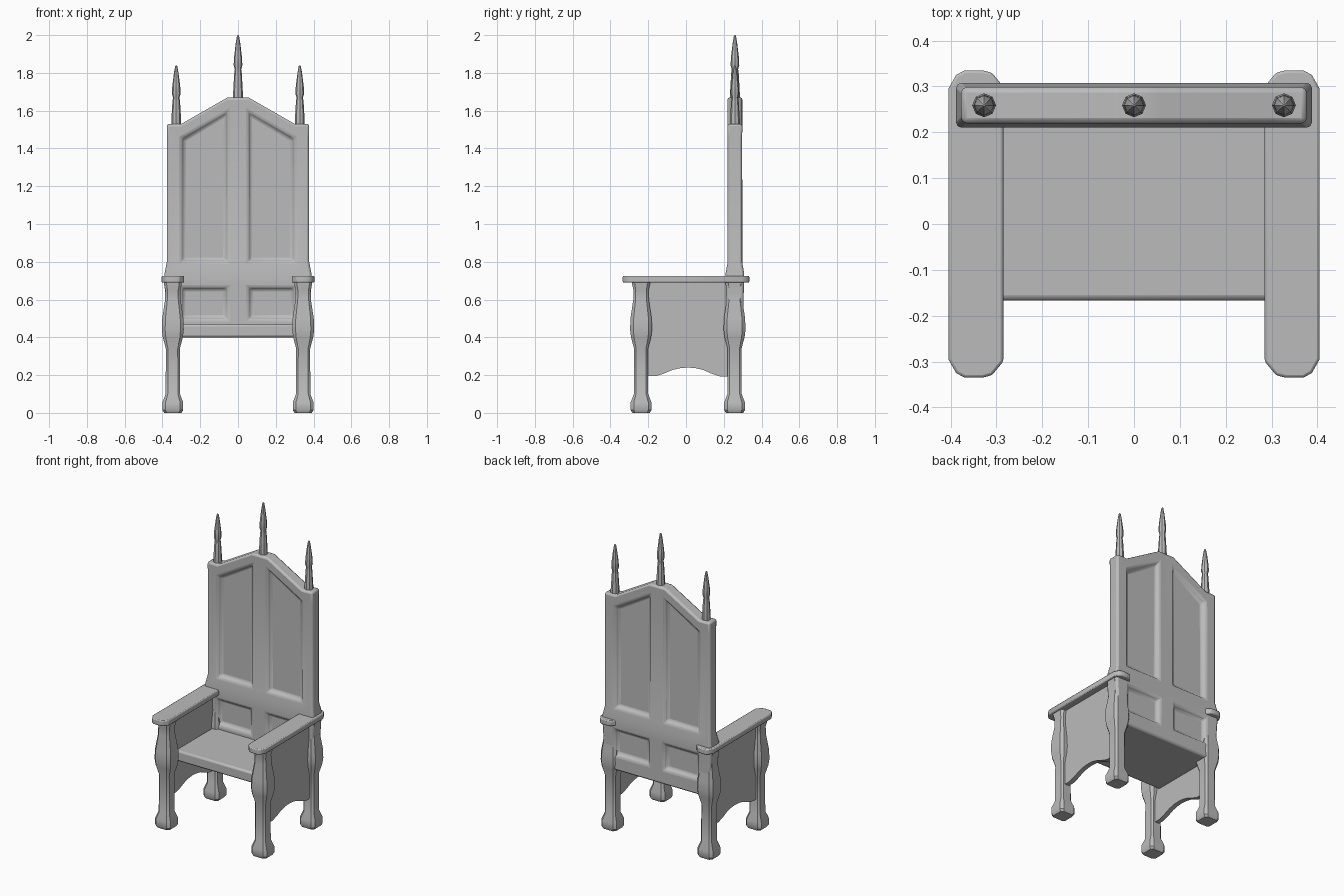
import bpy, bmesh
from math import cos, sin, pi, radians

cube = bpy.data.objects.get("Cube")
if cube:
    bpy.data.objects.remove(cube, do_unlink=True)

grey = bpy.data.materials.new("plain grey")
grey.use_nodes = True
grey.diffuse_color = (0.5, 0.5, 0.5, 1)
grey.node_tree.nodes["Principled BSDF"].inputs["Base Color"].default_value = (0.5, 0.5, 0.5, 1)


def finish(name, bm, bevel=0, segments=2):
    bmesh.ops.recalc_face_normals(bm, faces=bm.faces[:])
    mesh = bpy.data.meshes.new(name)
    bm.to_mesh(mesh)
    bm.free()
    mesh.materials.append(grey)
    ob = bpy.data.objects.new(name, mesh)
    bpy.context.collection.objects.link(ob)
    bpy.ops.object.select_all(action='DESELECT')
    ob.select_set(True)
    bpy.context.view_layer.objects.active = ob
    bpy.ops.object.shade_smooth_by_angle(angle=radians(35))
    if bevel:
        mod = ob.modifiers.new("soft edges", 'BEVEL')
        mod.width, mod.segments = bevel, segments
        mod.limit_method = 'ANGLE'
        mod.angle_limit = radians(32)
        ob.modifiers.move(len(ob.modifiers) - 1, 0)
    return ob


def loft(name, centre, outline, rings):
    """Stack scaled copies of an outline; rings hold (height, scale)."""
    bm = bmesh.new()
    loops = [[bm.verts.new((centre[0] + r * u, centre[1] + r * v, z)) for u, v in outline]
             for z, r in rings]
    n = len(outline)
    for a, b in zip(loops, loops[1:]):
        for i in range(n):
            bm.faces.new((a[i], a[(i + 1) % n], b[(i + 1) % n], b[i]))
    bm.faces.new(loops[0])
    bm.faces.new(loops[-1])
    return finish(name, bm)


def prism(name, points, offset, bevel=0):
    """Extrude a flat polygon along an offset."""
    bm = bmesh.new()
    face = bm.faces.new([bm.verts.new(p) for p in points])
    new = bmesh.ops.extrude_face_region(bm, geom=[face])["geom"]
    bmesh.ops.translate(bm, vec=offset, verts=[g for g in new if isinstance(g, bmesh.types.BMVert)])
    return finish(name, bm, bevel)


C = 0.7
CHAMFERED = [(1, -C), (1, C), (C, 1), (-C, 1), (-1, C), (-1, -C), (-C, -1), (C, -1)]
OCTAGON = [(cos(i * pi / 4), sin(i * pi / 4)) for i in range(8)]

# Turned square legs
LEG = [(0, 0.046), (0.015, 0.055), (0.055, 0.055), (0.1, 0.038), (0.34, 0.037),
       (0.4, 0.053), (0.44, 0.058), (0.5, 0.056), (0.6, 0.041), (0.65, 0.04),
       (0.68, 0.047), (0.7, 0.047)]
for side, s in (("left", 1), ("right", -1)):
    loft("front_leg_" + side, (s * 0.345, -0.238), CHAMFERED, LEG)
    loft("back_leg_" + side, (s * 0.345, 0.257), CHAMFERED, LEG)

    # Armrest with clipped ends
    arm = [(0.285, -0.3), (0.31, -0.33), (0.33, -0.335), (0.37, -0.335), (0.388, -0.325), (0.405, -0.295)]
    arm += [(x, -y) for x, y in reversed(arm)]
    prism("armrest_" + side, [(s * x, y, 0.69) for x, y in arm], (0, 0, 0.036), 0.006)

    # Side panel with an arched lower edge
    arch = [(-0.21, 0.195), (-0.16, 0.195), (-0.12, 0.207), (-0.07, 0.228), (-0.03, 0.237),
            (0.01, 0.24), (0.05, 0.237), (0.09, 0.228), (0.13, 0.21), (0.18, 0.193), (0.235, 0.193)]
    panel = arch + [(0.235, 0.7), (-0.21, 0.7)]
    prism("side_panel_" + side, [(s * 0.33, y, z) for y, z in panel], (s * 0.03, 0, 0))

# Seat board
seat = [(-0.335, -0.167), (0.335, -0.167), (0.335, 0.25), (-0.335, 0.25)]
prism("seat", [(x, y, 0.4) for x, y in seat], (0, 0, 0.07), 0.012)

# Backrest: a grid on each face with four sunken panels
COLUMNS = [-0.377, -0.3, -0.055, 0.055, 0.3, 0.377]
TOPS = [1.53, 1.53, 1.67, 1.67, 1.53, 1.53]
ROWS = [0.4, 0.495, 0.665, 0.74, 0.8]
HALF_DEPTH = [0.045, 0.045, 0.047, 0.049, 0.038, 0.038, 0.04]
SUNKEN_COLUMNS, SUNKEN_ROWS = (1, 3), (1, 4)

bm = bmesh.new()
grid = {}
for side in (-1, 1):
    for i, x in enumerate(COLUMNS):
        heights = ROWS + [TOPS[i] - 0.075, TOPS[i]]
        for j, z in enumerate(heights):
            flare = 1.03 if j in (2, 3) else 1
            wide = x * flare if abs(x) > 0.35 else x
            grid[side, i, j] = bm.verts.new((wide, 0.259 + side * HALF_DEPTH[j], z))
last_i, last_j = len(COLUMNS) - 1, len(HALF_DEPTH) - 1
sunken = []
for side in (-1, 1):
    for i in range(last_i):
        for j in range(last_j):
            quad = [grid[side, i, j], grid[side, i + 1, j], grid[side, i + 1, j + 1], grid[side, i, j + 1]]
            face = bm.faces.new(quad if side < 0 else quad[::-1])
            if i in SUNKEN_COLUMNS and j in SUNKEN_ROWS:
                sunken.append(face)
rim = [(i, 0) for i in range(last_i)] + [(last_i, j) for j in range(last_j)]
rim += [(i, last_j) for i in range(last_i, 0, -1)] + [(0, j) for j in range(last_j, 0, -1)]
for a, b in zip(rim, rim[1:] + rim[:1]):
    bm.faces.new((grid[(-1, *a)], grid[(1, *a)], grid[(1, *b)], grid[(-1, *b)]))
bmesh.ops.recalc_face_normals(bm, faces=bm.faces[:])
bmesh.ops.inset_individual(bm, faces=sunken, thickness=0.016, depth=-0.024)
finish("backrest", bm, 0.012)

# Faceted finials
FINIAL = [(-0.03, 0.026), (0.02, 0.026), (0.12, 0.02), (0.14, 0.017), (0.16, 0.023),
          (0.2, 0.021), (0.27, 0.012), (0.305, 0.006), (0.31, 0.002)]
for name, x, base, stretch in (("left", 0.327, 1.53, 1), ("right", -0.327, 1.53, 1), ("middle", 0, 1.67, 1.065)):
    loft("finial_" + name, (x, 0.259), OCTAGON, [(base + z * stretch, r) for z, r in FINIAL])
